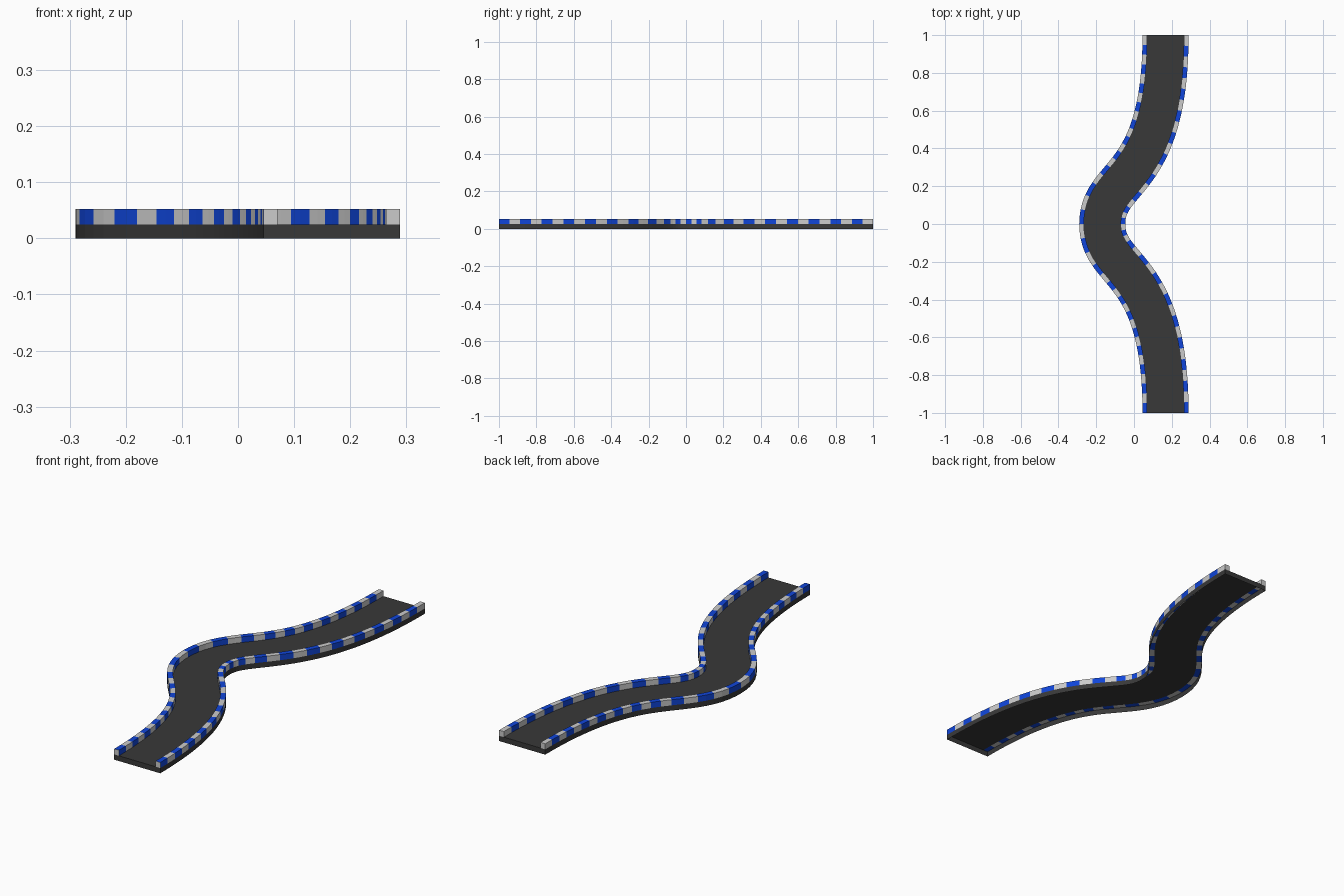
import bpy
from mathutils import Vector

if "Cube" in bpy.data.objects:
    bpy.data.objects.remove(bpy.data.objects["Cube"])

HALF, CURB = 0.122, 0.025        # half road width, curb width
Z_DECK, Z_TOP = 0.025, 0.052
SEGMENTS, SUB = 40, 2            # stripes per side, steps per stripe


def material(name, rgb):
    m = bpy.data.materials.new(name)
    m.diffuse_color = (*rgb, 1)
    m.use_nodes = True
    m.node_tree.nodes["Principled BSDF"].inputs["Base Color"].default_value = m.diffuse_color
    return m


def add_mesh(name, verts, faces, mat=None):
    me = bpy.data.meshes.new(name)
    me.from_pydata(verts, [], faces)
    me.update()
    ob = bpy.data.objects.new(name, me)
    bpy.context.collection.objects.link(ob)
    if mat:
        me.materials.append(mat)
    return ob


# Centre line: half an S as a bezier, mirrored in y
A, B = Vector((-0.168, 0)), Vector((-0.168, 0.27))
C, D = Vector((0.167, 0.2)), Vector((0.167, 1))


def bezier(t):
    s = 1 - t
    return A * s**3 + B * 3 * s * s * t + C * 3 * s * t * t + D * t**3


half = [bezier(i / 400) for i in range(401)]
dense = [Vector((p.x, -p.y)) for p in reversed(half[1:])] + half


def resample(pts, n):
    dist = [0.0]
    for a, b in zip(pts, pts[1:]):
        dist.append(dist[-1] + (b - a).length)
    out, k = [], 0
    for i in range(n + 1):
        d = dist[-1] * i / n
        while k < len(pts) - 2 and dist[k + 1] < d:
            k += 1
        f = (d - dist[k]) / (dist[k + 1] - dist[k])
        out.append((pts[k].lerp(pts[k + 1], f), (pts[k + 1] - pts[k]).normalized()))
    return out


N = SEGMENTS * SUB
path = resample(dense, N)


def point(i, offset, z):
    p, t = path[i]
    if i in (0, N):
        t = Vector((0, 1))
    return (p.x + t.y * offset, p.y - t.x * offset, z)


# Road: top sheet with a skirt all round, open underneath
profile = [(-HALF, 0), (-HALF, Z_DECK), (-HALF + CURB, Z_DECK),
           (HALF - CURB, Z_DECK), (HALF, Z_DECK), (HALF, 0)]
verts = [point(i, o, z) for i in range(N + 1) for o, z in profile]
faces = []
for i in range(N):
    for j in (0, 2, 4):          # curbs cover the two strips left open
        if j == 0 or j == 4 or j == 2:
            a, b = i * 6 + j, (i + 1) * 6 + j
            faces.append((a, b, b + 1, a + 1))
e = N * 6
faces += [(0, 1, 2, 3, 4, 5), (e + 5, e + 4, e + 3, e + 2, e + 1, e)]
add_mesh("road_deck", verts, faces, material("asphalt", (0.04, 0.04, 0.04)))


# Curbs: alternating stripes on both sides
def stripes(name, parity, mat=None):
    verts, faces = [], []
    for side in (-1, 1):
        o = sorted((side * HALF, side * (HALF - CURB)))
        ring = [(o[0], Z_DECK), (o[0], Z_TOP), (o[1], Z_TOP), (o[1], Z_DECK)]
        for s in range(parity, SEGMENTS, 2):
            base = len(verts)
            for i in range(s * SUB, (s + 1) * SUB + 1):
                verts += [point(i, *r) for r in ring]
            for k in range(SUB):
                for j in range(4):
                    a, b = base + k * 4, base + k * 4 + 4
                    n = (j + 1) % 4
                    faces.append((a + j, b + j, b + n, a + n))
            if s == SEGMENTS - 1:
                b = base + SUB * 4
                faces.append((b + 3, b + 2, b + 1, b))
        # grey cap closing the front end
        if parity == 1:
            base = len(verts)
            verts += [point(0, *r) for r in ring]
            faces.append((base, base + 1, base + 2, base + 3))
    # outward winding
    return add_mesh(name, verts, faces, mat)


curbs = [stripes("blue_curb_stripes", 0, material("curb_blue", (0.005, 0.06, 0.7))),
         stripes("grey_curb_stripes", 1)]

# Make every surface face outward
for ob in [bpy.data.objects["road_deck"]] + curbs:
    me = ob.data
    flip = [p for p in me.polygons if False]
    up = sum(p.normal.z * p.area for p in me.polygons if p.center.z > (Z_DECK + Z_TOP) / 2
             or ob.name == "road_deck")
    if up < 0:
        me.flip_normals()

# End caps point away from the model
for ob in [bpy.data.objects["road_deck"]] + curbs:
    for p in ob.data.polygons:
        if abs(p.center.y) > 0.9999 and p.normal.y * p.center.y < 0:
            p.flip()
